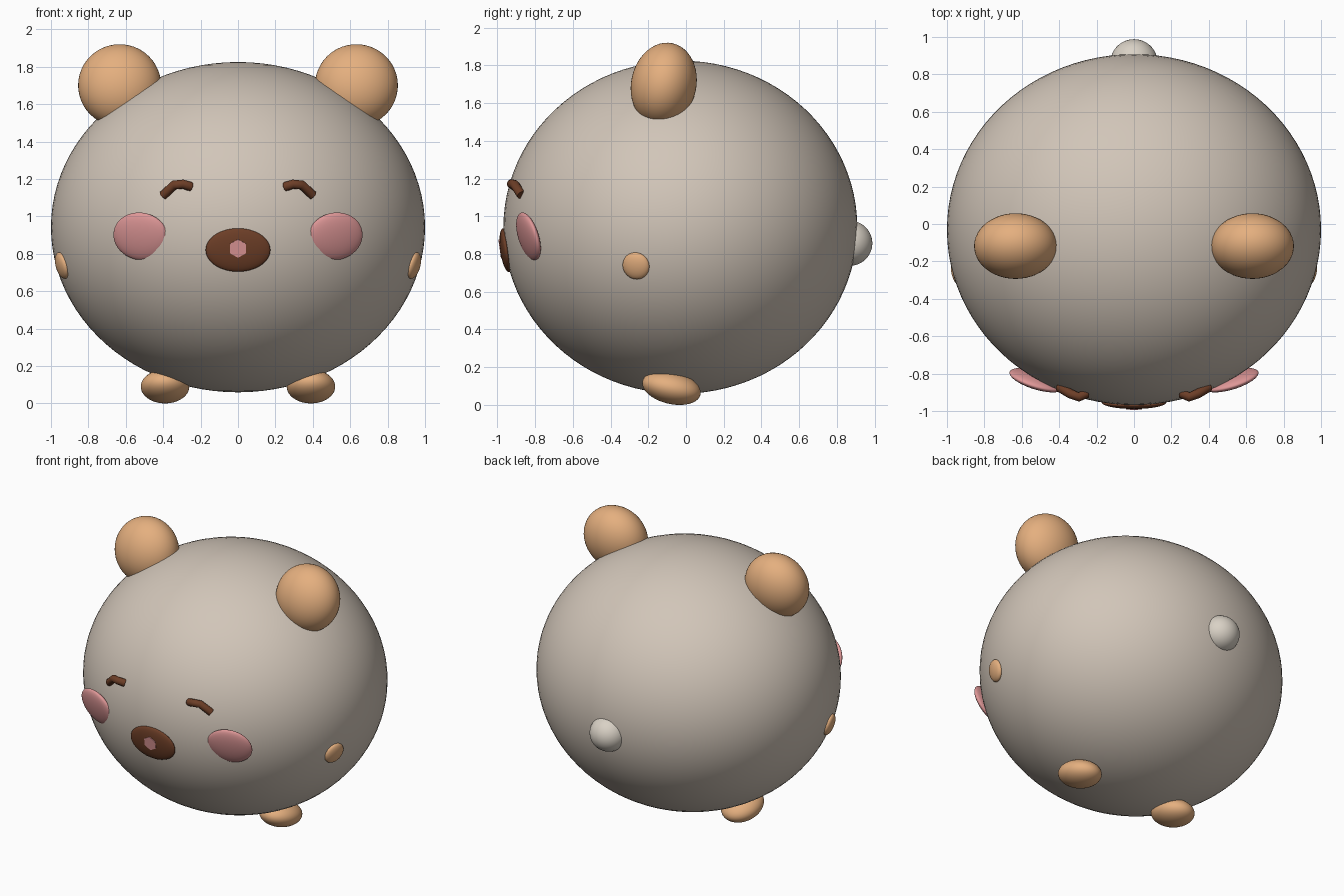
import bpy
from math import radians
from mathutils import Vector

cube = bpy.data.objects.get("Cube")
if cube:
    bpy.data.objects.remove(cube, do_unlink=True)


def material(name, rgb):
    """Flat material from an 8-bit colour, stored as linear values."""
    linear = [(c / 255 / 1.0) ** 2.2 for c in rgb] + [1.0]
    mat = bpy.data.materials.new(name)
    mat.use_nodes = True
    mat.diffuse_color = linear
    shader = mat.node_tree.nodes["Principled BSDF"]
    shader.inputs["Base Color"].default_value = linear
    shader.inputs["Roughness"].default_value = 0.8
    return mat


FUR = material("warm grey fur", (208, 196, 183))
TAN = material("tan", (228, 174, 126))
PINK = material("blush pink", (222, 150, 150))
BROWN = material("dark brown", (108, 64, 43))
CREAM = material("pale tail", (216, 208, 196))


def ellipsoid(name, centre, radii, mat, tilt=(0, 0, 0), segments=48):
    """Smooth ellipsoid; tilt is in degrees."""
    bpy.ops.mesh.primitive_uv_sphere_add(
        segments=segments, ring_count=segments // 2, location=centre,
        rotation=[radians(a) for a in tilt])
    ob = bpy.context.object
    ob.name = name
    ob.scale = radii
    ob.data.materials.append(mat)
    bpy.ops.object.shade_smooth()
    return ob


def pair(name, centre, radii, mat, tilt=(0, 0, 0)):
    """The same ellipsoid on the left (+x) and mirrored on the right."""
    for side, s in (("left", 1), ("right", -1)):
        ellipsoid(f"{side}_{name}", (s * centre[0], centre[1], centre[2]), radii,
                  mat, (tilt[0], s * tilt[1], s * tilt[2]))


# Round body and tail
ellipsoid("body", (0, -0.03, 0.942), (1.0, 0.938, 0.883), FUR, segments=96)
ellipsoid("tail", (0, 0.866, 0.857), (0.125, 0.122, 0.12), CREAM)

# Ears, arms, feet and cheeks
pair("ear", (0.633, -0.118, 1.70), (0.222, 0.173, 0.222), TAN, (-12, 0, 0))
pair("arm", (0.94, -0.265, 0.737), (0.03, 0.073, 0.073), TAN, (0, 15, -16))
pair("foot", (0.39, -0.077, 0.09), (0.13, 0.158, 0.085), TAN, (-13, 0, 0))
pair("cheek", (0.52, -0.835, 0.893), (0.152, 0.036, 0.132), PINK, (16, 0, 17))

# Nose with a small six-sided highlight
ellipsoid("nose", (0, -0.954, 0.82), (0.173, 0.031, 0.117), BROWN, (8, 0, 0))
bpy.ops.mesh.primitive_cylinder_add(
    vertices=6, radius=0.05, depth=0.008, location=(0, -0.984, 0.828),
    rotation=(radians(98), 0, 0))
highlight = bpy.context.object
highlight.name = "nose_highlight"
highlight.data.materials.append(PINK)

# Closed, smiling eyes: bent tubes lying on the face
EYE_PATH = [(0.40, -0.872, 1.112), (0.34, -0.908, 1.168),
            (0.295, -0.925, 1.172), (0.252, -0.905, 1.158)]
for side, s in (("left", 1), ("right", -1)):
    curve = bpy.data.curves.new(f"{side}_eye", "CURVE")
    curve.dimensions = "3D"
    curve.bevel_depth = 0.025
    curve.bevel_resolution = 3
    curve.use_fill_caps = True
    spline = curve.splines.new("POLY")
    spline.points.add(len(EYE_PATH) - 1)
    for point, (x, y, z) in zip(spline.points, EYE_PATH):
        point.co = (s * x, y, z, 1)
    curve.materials.append(BROWN)
    eye = bpy.data.objects.new(f"{side}_eye", curve)
    bpy.context.collection.objects.link(eye)
    bpy.ops.object.select_all(action="DESELECT")
    eye.select_set(True)
    bpy.context.view_layer.objects.active = eye
    bpy.ops.object.convert(target="MESH")
    bpy.ops.object.shade_smooth_by_angle(angle=radians(50))
